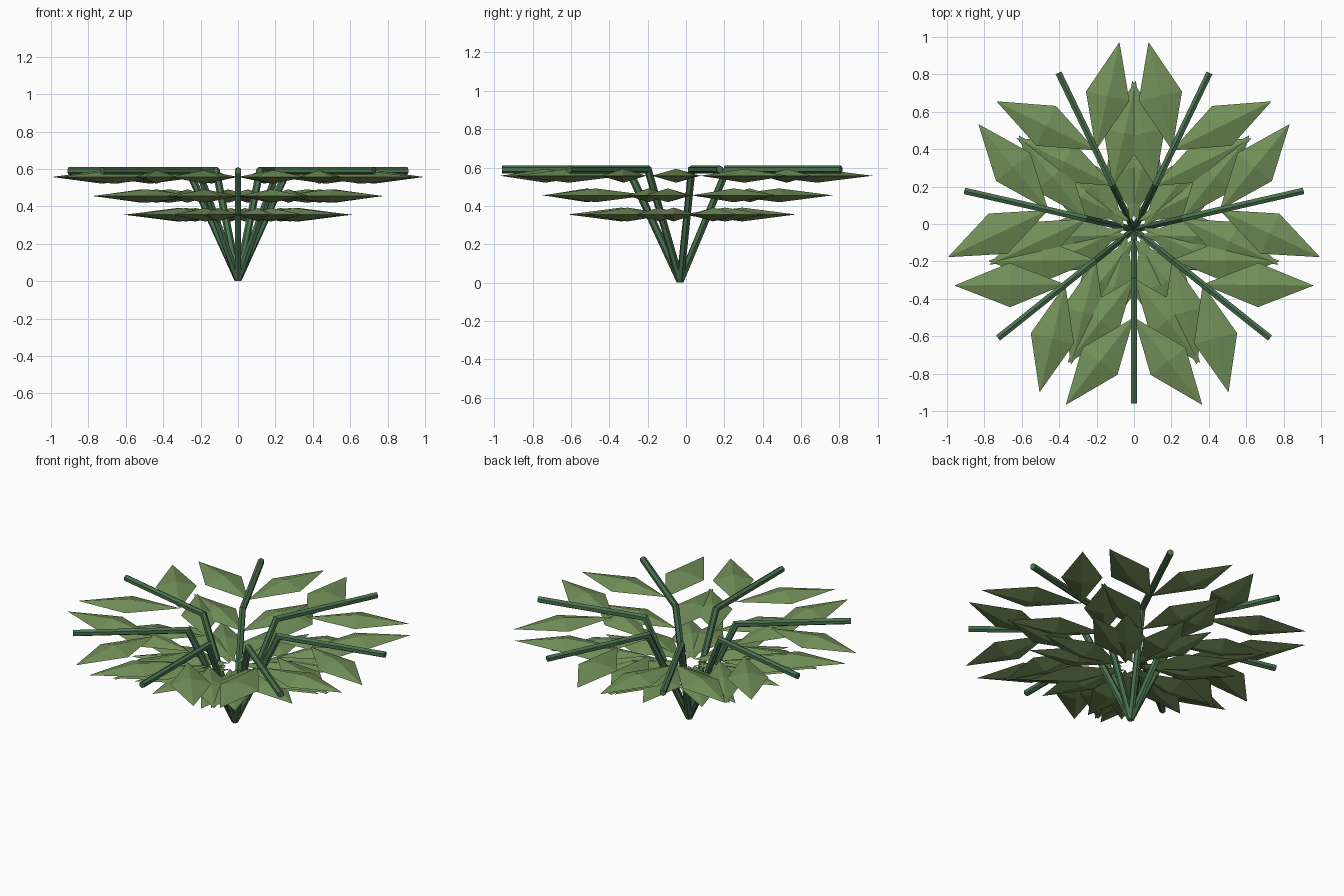
import bpy
import bmesh
from math import radians, sin, cos, pi
from mathutils import Vector, Matrix

if "Cube" in bpy.data.objects:
    bpy.data.objects.remove(bpy.data.objects["Cube"], do_unlink=True)


def make_material(name, rgb):
    mat = bpy.data.materials.new(name)
    mat.use_nodes = True
    mat.diffuse_color = (*rgb, 1)
    mat.node_tree.nodes["Principled BSDF"].inputs["Base Color"].default_value = (*rgb, 1)
    return mat


leaf_green = make_material("leaf green", (0.17, 0.28, 0.10))
stem_green = make_material("stem green", (0.07, 0.17, 0.08))

COUNT = 7
CENTRE = Vector((0, -0.03, 0))


def finish(bm, name, mat):
    """Turn a bmesh into a flat shaded object."""
    bmesh.ops.recalc_face_normals(bm, faces=bm.faces)
    mesh = bpy.data.meshes.new(name)
    bm.to_mesh(mesh)
    bm.free()
    mesh.materials.append(mat)
    obj = bpy.data.objects.new(name, mesh)
    bpy.context.collection.objects.link(obj)
    return obj


def stem_mesh(path, radius, sides=6):
    """Six-sided tube along a bent path in the xz plane, mitred at the bend."""
    bm = bmesh.new()
    rings = []
    side = Vector((0, 1, 0))
    for i, p in enumerate(path):
        a = (path[i] - path[i - 1]).normalized() if i else None
        b = (path[i + 1] - p).normalized() if i < len(path) - 1 else None
        along = ((a or b) + (b or a)).normalized()
        up = along.cross(side) * -1 / along.dot(a or b)
        rings.append([bm.verts.new(p + radius * (up * cos(2 * pi * k / sides)
                                                 + side * sin(2 * pi * k / sides)))
                      for k in range(sides)])
    for r0, r1 in zip(rings, rings[1:]):
        for k in range(sides):
            n = (k + 1) % sides
            bm.faces.new((r0[k], r0[n], r1[n], r1[k]))
    bm.faces.new(rings[0])
    bm.faces.new(rings[-1])
    return bm


def add_leaf(bm, base, angle, length, half_width, half_height):
    """Flattened eight-faced diamond pointing away from its base."""
    turn = Matrix.Rotation(angle, 3, "Z")

    def vert(x, y, z):
        return bm.verts.new(base + turn @ Vector((x, y, z)))

    mid = length / 2
    rim = [vert(0, 0, 0), vert(mid, -half_width, 0),
           vert(length, 0, 0), vert(mid, half_width, 0)]
    for apex in (vert(mid, 0, half_height), vert(mid, 0, -half_height)):
        for k in range(4):
            bm.faces.new((rim[k], rim[(k + 1) % 4], apex))


# Leaf tiers: name, height, distance of leaf base from the middle, leaf length
TIERS = (("lower", 0.355, 0.05, 0.57),
         ("middle", 0.455, 0.26, 0.575),
         ("upper", 0.557, 0.47, 0.593))
STEM_PATH = [Vector((0, 0, 0.008)), Vector((0.27, 0, 0.59)), Vector((0.93, 0, 0.59))]

for i in range(COUNT):
    heading = -pi / 2 + 2 * pi * i / COUNT
    place = Matrix.Translation(CENTRE) @ Matrix.Rotation(heading, 4, "Z")

    # Bent stem
    stem = finish(stem_mesh(STEM_PATH, 0.02), f"stem_{i + 1}", stem_green)
    stem.matrix_world = place

    # A mirrored pair of leaves on each tier
    for name, height, start, length in TIERS:
        bm = bmesh.new()
        for sign in (1, -1):
            add_leaf(bm, Vector((start, 0, height)), sign * radians(38),
                     length, length * 0.2, 0.036)
        pair = finish(bm, f"{name}_leaf_pair_{i + 1}", leaf_green)
        pair.matrix_world = place
